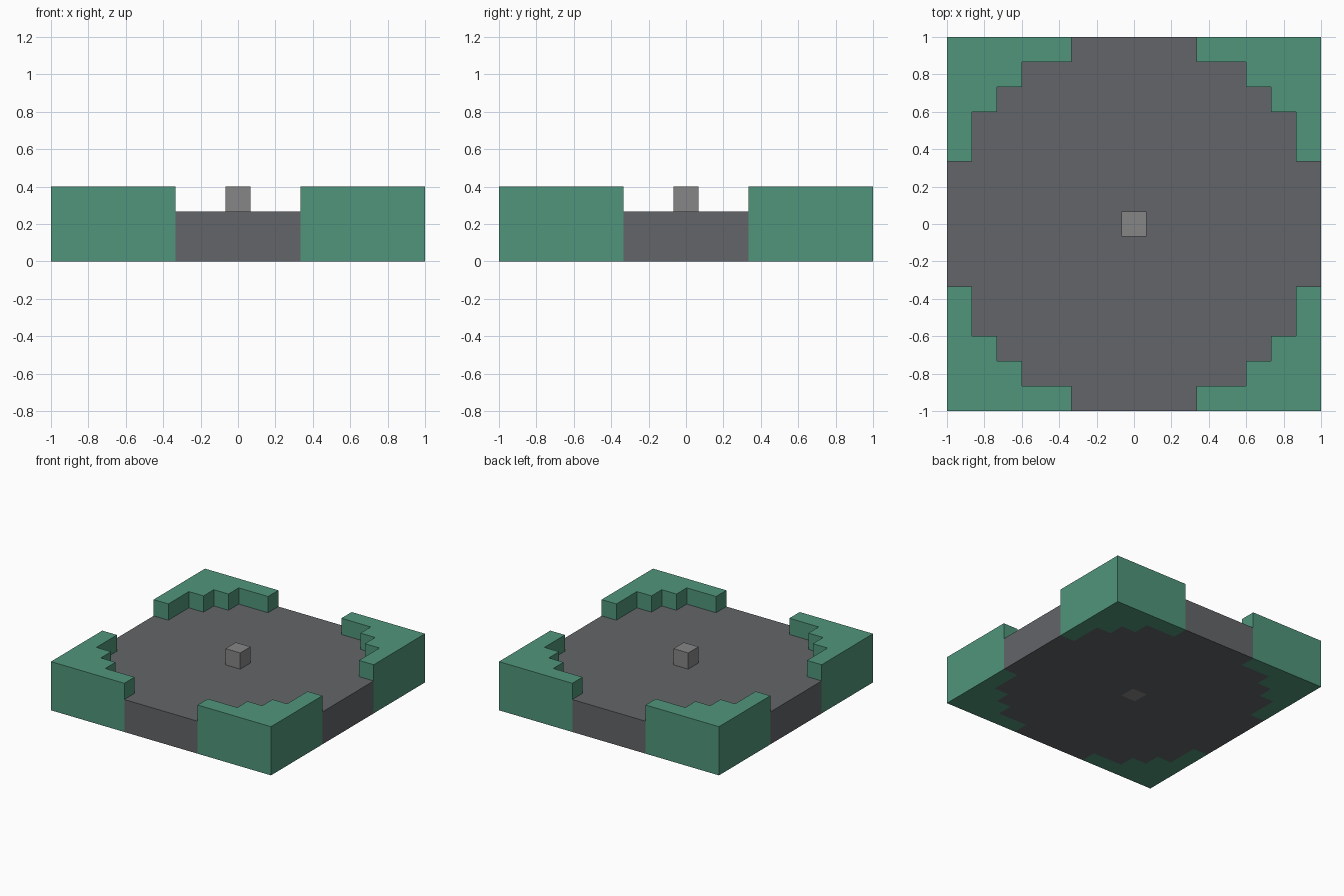
import bpy
import bmesh
import math

cube = bpy.data.objects.get("Cube")
if cube:
    bpy.data.objects.remove(cube, do_unlink=True)

CELLS = 15
UNIT = 2 / CELLS

# First raised column in each row, counted from the centre of the tile
STEPS = {7: 3, 6: 5, 5: 6, 4: 7, 3: 7}


def make_material(name, colour):
    mat = bpy.data.materials.new(name)
    mat.use_nodes = True
    mat.diffuse_color = (*colour, 1)
    bsdf = next(n for n in mat.node_tree.nodes if n.type == "BSDF_PRINCIPLED")
    bsdf.inputs["Base Color"].default_value = (*colour, 1)
    return mat


def in_corner(i, j):
    return abs(i) >= STEPS.get(abs(j), CELLS)


def in_post(i, j):
    return i == 0 and j == 0


def build_part(name, layers, mat, keep):
    """Raise the grid cells accepted by keep(i, j) to a number of layers."""
    bm = bmesh.new()
    bmesh.ops.create_grid(bm, x_segments=CELLS, y_segments=CELLS, size=1)
    unused = []
    for face in bm.faces:
        centre = face.calc_center_median()
        if not keep(round(centre.x / UNIT), round(centre.y / UNIT)):
            unused.append(face)
    bmesh.ops.delete(bm, geom=unused, context="FACES")

    # Extrude the footprint, keeping its underside
    top = bmesh.ops.extrude_face_region(bm, geom=bm.faces[:], use_keep_orig=True)
    verts = [v for v in top["geom"] if isinstance(v, bmesh.types.BMVert)]
    bmesh.ops.translate(bm, verts=verts, vec=(0, 0, layers * UNIT))
    bmesh.ops.recalc_face_normals(bm, faces=bm.faces[:])
    bmesh.ops.dissolve_limit(bm, angle_limit=math.radians(1),
                             verts=bm.verts[:], edges=bm.edges[:])
    bmesh.ops.triangulate(bm, faces=[f for f in bm.faces if len(f.verts) > 4])

    mesh = bpy.data.meshes.new(name)
    bm.to_mesh(mesh)
    bm.free()
    mesh.materials.append(mat)
    obj = bpy.data.objects.new(name, mesh)
    bpy.context.scene.collection.objects.link(obj)


green = make_material("muted green", (0.08, 0.30, 0.20))
dark_grey = make_material("dark grey", (0.124, 0.13, 0.138))
light_grey = make_material("light grey", (0.24, 0.24, 0.24))

# Floor slab, open around the post and the corners
build_part("floor", 2, dark_grey,
           lambda i, j: not in_corner(i, j) and not in_post(i, j))

# Four stepped corner walls
for side, sx in (("left", 1), ("right", -1)):
    for end, sy in (("front", -1), ("back", 1)):
        build_part(f"{end}_{side}_corner_wall", 3, green,
                   lambda i, j: in_corner(i, j) and i * sx > 0 and j * sy > 0)

# Centre post running through the floor
build_part("centre_post", 3, light_grey, in_post)
